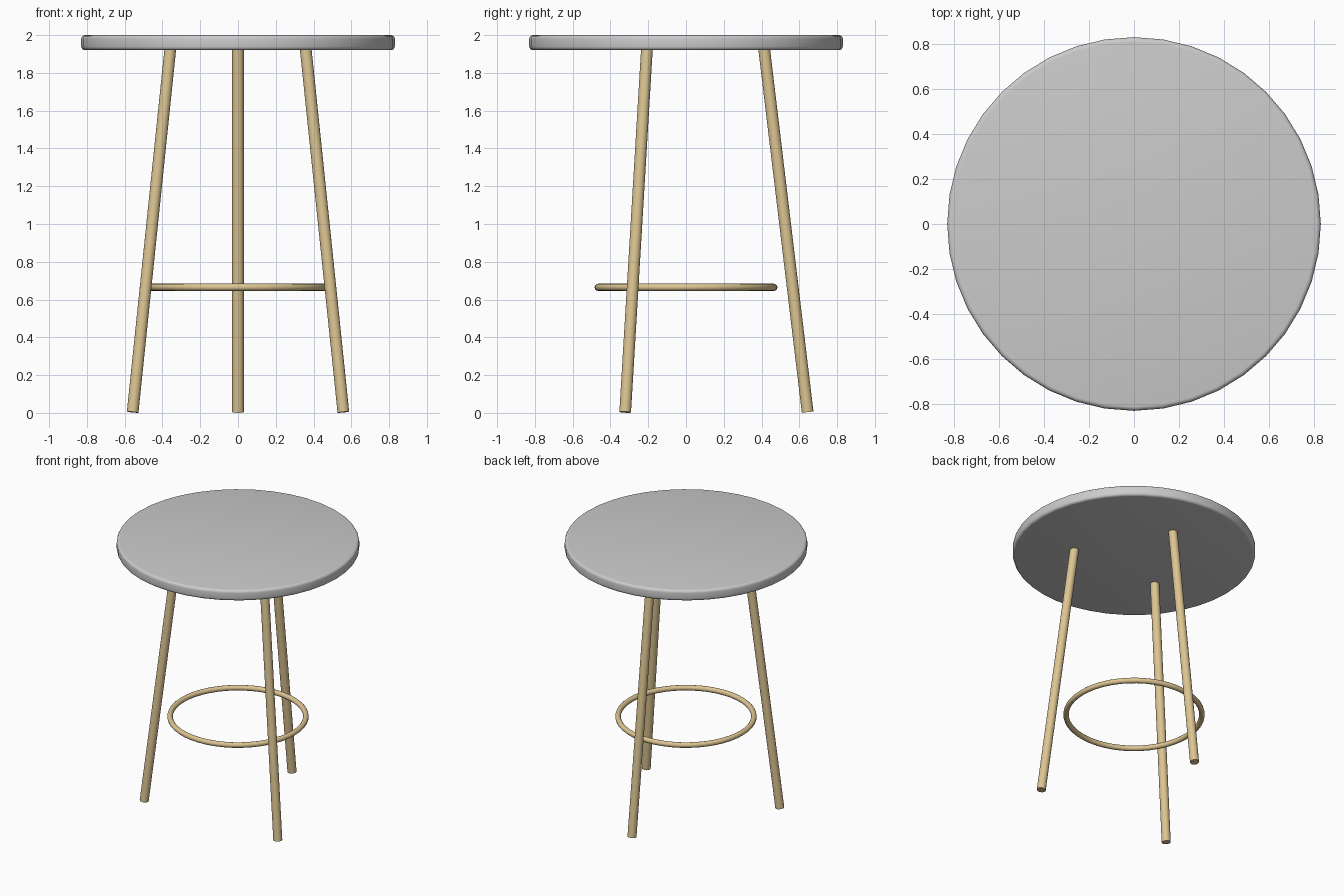
import bpy
from math import radians, cos, sin
from mathutils import Vector

if "Cube" in bpy.data.objects:
    bpy.data.objects.remove(bpy.data.objects["Cube"])

wood = bpy.data.materials.new("pale_wood")
wood.diffuse_color = (0.72, 0.56, 0.29, 1)
wood.use_nodes = True
wood.node_tree.nodes["Principled BSDF"].inputs["Base Color"].default_value = wood.diffuse_color


def finish(name, mat=None):
    ob = bpy.context.object
    ob.name = name
    if mat:
        ob.data.materials.append(mat)
    bpy.ops.object.shade_smooth_by_angle(angle=radians(40))
    return ob


# Round seat with softened rims
bpy.ops.mesh.primitive_cylinder_add(vertices=40, radius=0.83, depth=0.08, location=(0, 0, 1.96))
seat = bpy.context.object
bevel = seat.modifiers.new("rounded_rim", 'BEVEL')
bevel.width = 0.02
bevel.segments = 4
bevel.limit_method = 'ANGLE'
bevel.angle_limit = radians(40)
bpy.ops.object.modifier_apply(modifier=bevel.name)
finish("seat")


# Three splayed legs, spaced evenly around the seat
def leg(name, degrees):
    a = radians(degrees)
    out = Vector((cos(a), sin(a), 0))
    foot = out * 0.644 + Vector((0, 0, 0.004))
    top = out * 0.414 + Vector((0, 0, 1.925))
    axis = top - foot
    bpy.ops.mesh.primitive_cylinder_add(
        vertices=20, radius=0.031, depth=axis.length, location=(foot + top) / 2,
        rotation=axis.to_track_quat('Z', 'Y').to_euler())
    finish(name, wood)


for name, degrees in (("back_leg", 90), ("front_left_leg", 210), ("front_right_leg", 330)):
    leg(name, degrees)

# Footrest ring
bpy.ops.mesh.primitive_torus_add(major_radius=0.465, minor_radius=0.019, major_segments=48,
                                 minor_segments=12, location=(0, 0, 0.665))
finish("footrest_ring", wood)
